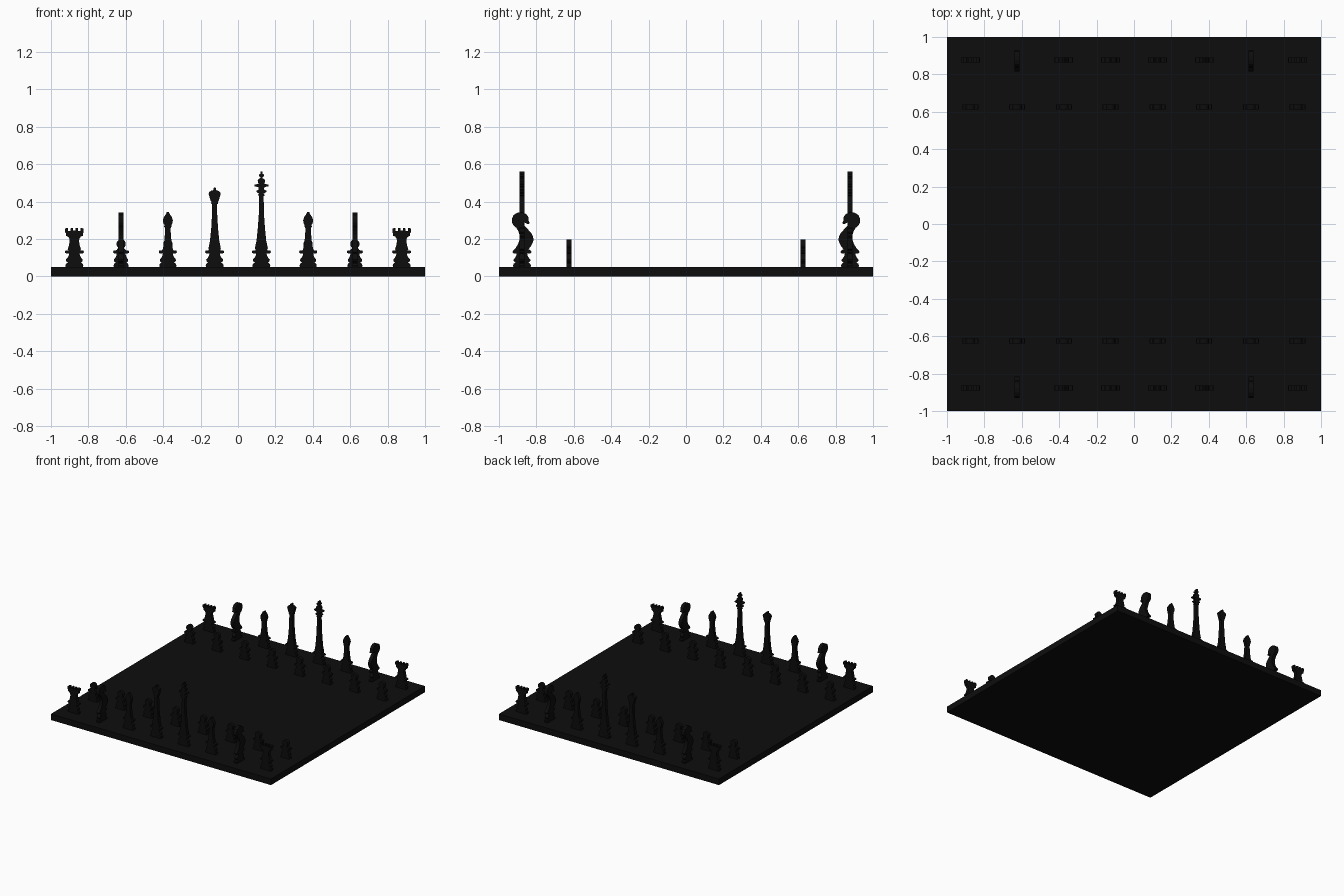
import bpy, bmesh, math
from mathutils import Matrix

if "Cube" in bpy.data.objects:
    bpy.data.objects.remove(bpy.data.objects["Cube"])

TOP, THICK = 0.05, 0.028

black = bpy.data.materials.new("black")
black.diffuse_color = (0.004, 0.004, 0.004, 1)
black.use_nodes = True
black.node_tree.nodes["Principled BSDF"].inputs["Base Color"].default_value = black.diffuse_color


def slab_mesh(name, outline, thickness):
    """Outline in the xz plane, extruded evenly about y = 0."""
    bm = bmesh.new()
    face = bm.faces.new([bm.verts.new((x, -thickness / 2, z)) for x, z in outline])
    out = bmesh.ops.extrude_face_region(bm, geom=[face])
    moved = [v for v in out["geom"] if isinstance(v, bmesh.types.BMVert)]
    bmesh.ops.translate(bm, verts=moved, vec=(0, thickness, 0))
    bmesh.ops.recalc_face_normals(bm, faces=bm.faces)
    bmesh.ops.triangulate(bm, faces=[f for f in bm.faces if len(f.verts) > 4])
    me = bpy.data.meshes.new(name)
    bm.to_mesh(me)
    bm.free()
    me.materials.append(black)
    return me


def symmetric(half):
    left = [(-x, z) for x, z in reversed(half) if x > 0]
    return half + left


def base(s):
    """Stepped foot with a collar, scaled in width."""
    pts = [(.046, .05), (.048, .058), (.044, .068), (.034, .073), (.044, .081),
           (.045, .09), (.036, .1), (.03, .112), (.028, .121), (.048, .124),
           (.051, .13), (.048, .137), (.03, .14)]
    return [(x * s, z) for x, z in pts]


# half outlines of the pieces
ball = [(.025 * math.cos(a), .173 + .025 * math.sin(a))
        for a in [math.radians(d) for d in range(-50, 91, 20)]]
halves = {
    "pawn": base(.84) + [(.016, .15)] + ball[:-1] + [(0, .198)],
    "rook": base(1) + [(.036, .145), (.029, .165), (.025, .19), (.027, .203),
                       (.034, .212), (.045, .217), (.045, .23), (.05, .236), (.05, .256), (.034, .26),
                       (.033, .243), (.02, .243), (.019, .258), (.007, .258),
                       (.006, .245), (0, .245)],
    "bishop": base(.96) + [(.026, .15), (.019, .19), (.015, .24), (.015, .258),
                           (.02, .266), (.018, .274), (.024, .284), (.027, .3),
                           (.021, .318), (.008, .336), (.006, .343), (0, .345)],
    "queen": base(1) + [(.033, .15), (.025, .19), (.018, .26), (.014, .33), (.013, .385),
                        (.019, .39), (.017, .398), (.022, .405), (.032, .44), (.03, .45),
                        (.018, .458), (.007, .461), (.007, .472), (0, .476)],
    "king": base(1) + [(.035, .15), (.026, .19), (.019, .26), (.014, .33), (.012, .43),
                       (.019, .434), (.012, .442), (.027, .452), (.027, .458), (.014, .464),
                       (.016, .477), (.038, .482), (.038, .49), (.016, .495), (.02, .511), (.016, .52), (.006, .525),
                       (.006, .532), (.014, .535), (.014, .545), (.006, .548), (.005, .562), (0, .562)],
}
meshes = {n: slab_mesh(n, symmetric(h), THICK) for n, h in halves.items()}

# horse piece: side outline, chest and muzzle toward +x
foot = base(1)
horse = foot[:-1] + [
    (.035, .145), (.05, .165), (.061, .19), (.06, .212), (.05, .232), (.033, .25),
    (.018, .265), (.01, .278), (.014, .288), (.032, .279), (.042, .283), (.036, .298), (.034, .318),
    (.022, .334), (0, .342), (-.025, .34), (-.045, .328), (-.053, .31), (-.053, .288),
    (-.045, .272), (-.03, .26), (-.02, .243), (-.012, .22), (-.012, .2), (-.02, .175),
    (-.035, .15)] + [(-x, z) for x, z in reversed(foot[:-1])]
meshes["knight"] = slab_mesh("knight", horse, THICK)
meshes["knight"].transform(Matrix.Rotation(math.pi / 2, 4, "Z"))


def place(kind, label, x, y, turn):
    ob = bpy.data.objects.new(label, meshes[kind])
    ob.location = (x, y, 0)
    ob.rotation_euler.z = turn
    bpy.context.collection.objects.link(ob)


# board
bpy.ops.mesh.primitive_cube_add(size=1, location=(0, 0, TOP / 2))
board = bpy.context.object
board.name = "board"
board.scale = (2, 2, TOP)
board.data.materials.append(black)

# both armies
order = ["rook", "knight", "bishop", "queen", "king", "bishop", "knight", "rook"]
for side, y, turn in (("front", -1, 0), ("back", 1, math.pi)):
    for i, kind in enumerate(order):
        x = -0.875 + 0.25 * i
        place(kind, f"{side}_{kind}_{i}", x, y * 0.877, turn)
        place("pawn", f"{side}_pawn_{i}", x, y * 0.625, turn)
